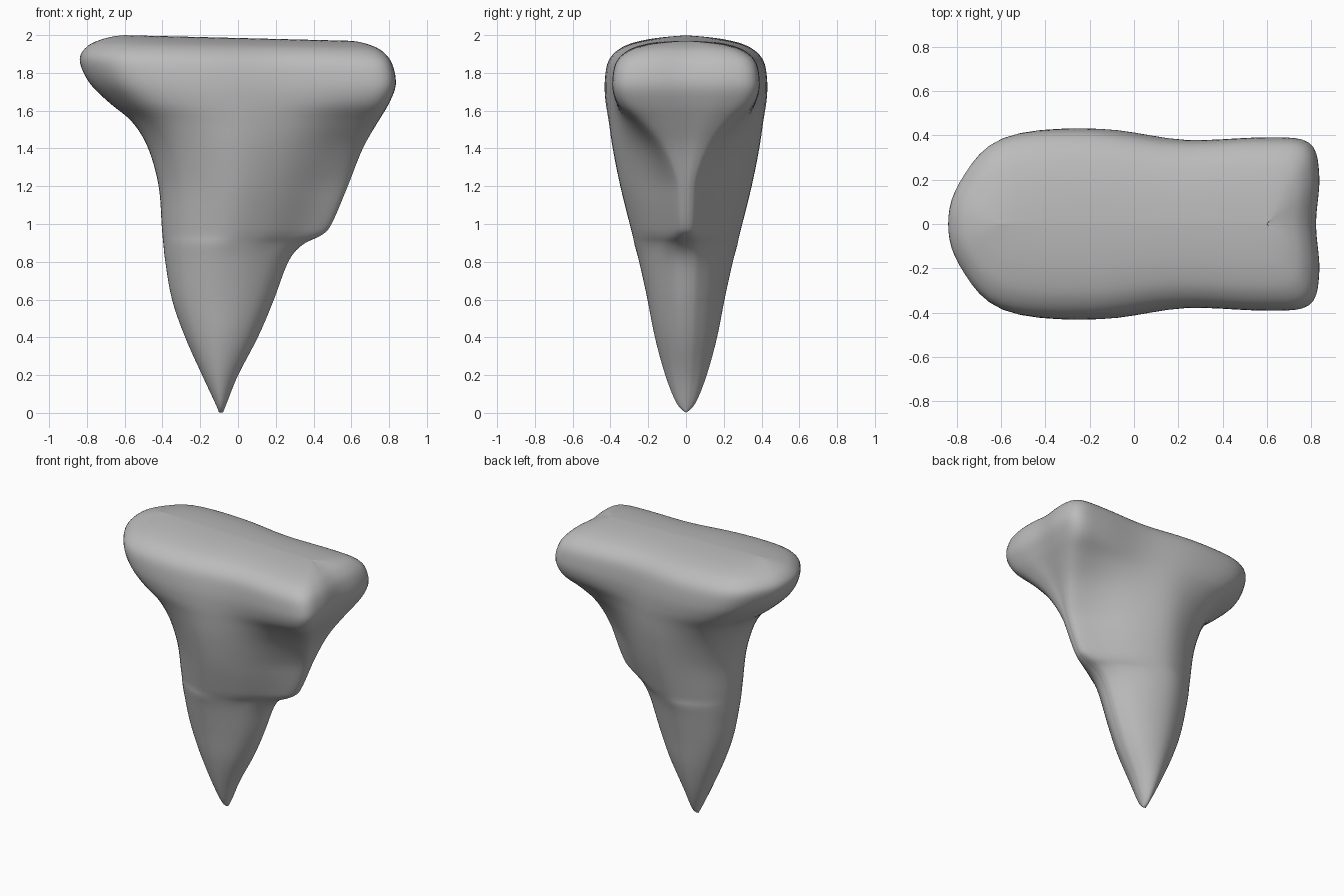
import bpy
import bmesh
from mathutils import Vector

cube = bpy.data.objects.get("Cube")
if cube:
    bpy.data.objects.remove(cube, do_unlink=True)

# Relative half widths along the length of a cross-section
STATIONS = (0.03, 0.14, 0.38, 0.62, 0.84, 0.97, 0.998)
OVAL = (0.34, 0.70, 0.98, 0.95, 0.70, 0.32, 0.12)
KEEL = (0.38, 0.75, 1.0, 0.80, 0.39, 0.17, 0.07)
BLOCK = (0.45, 0.92, 1.0, 0.88, 0.91, 0.86, 0.50)
SHAPES = (OVAL, KEEL, BLOCK)

# Levels: height, back end, front end, half width, shape (oval to keel to block)
LEVELS = [
    (0, -.10, -.08, 0, 0),
    (.05, -.12, -.06, .05, 0),
    (.2, -.19, 0, .11, 0),
    (.4, -.28, .105, .165, 0),
    (.6, -.35, .19, .205, .1),
    (.8, -.385, .265, .25, .3),
    (.89, -.395, .34, .275, .6),
    (.94, -.4, .44, .285, .9),
    (1, -.405, .495, .30, 1),
    (1.2, -.42, .58, .35, 1),
    (1.4, -.475, .66, .39, 1.25),
    (1.54, -.56, .74, .41, 1.6),
    (1.64, -.68, .80, .425, 1.9),
    (1.75, -.79, .84, .43, 2),
    (1.87, -.84, .82, .41, 2),
    (1.94, -.80, .77, .34, 2),
    (1.975, -.73, .71, .24, 2),
    (1.993, -.66, .65, .12, 2),
    (2, -.60, .60, 0, 2),
]


def spline(points, steps, closed=False):
    """Smooth curve passing through every point."""
    pts = [Vector(p) for p in points]
    n = len(pts)
    pick = (lambda i: pts[i % n]) if closed else (lambda i: pts[min(max(i, 0), n - 1)])
    out = []
    for i in range(n if closed else n - 1):
        a, b, c, d = (pick(i + j) for j in (-1, 0, 1, 2))
        for s in range(steps):
            t = s / steps
            out.append(b + (c - a) * (t / 2)
                       + (a * 2 - b * 5 + c * 4 - d) * (t * t / 2)
                       + (b * 3 - a - c * 3 + d) * (t ** 3 / 2))
    if not closed:
        out.append(pts[-1])
    return out


def cross_section(level):
    z, x0, x1, width, kind = level
    kind = min(max(kind, 0), 2)
    low = min(int(kind), 1)
    mix = kind - low
    length = x1 - x0
    side = []
    for f, a, b in zip(STATIONS, SHAPES[low], SHAPES[low + 1]):
        side.append((x0 + f * length, max(width, 0) * (a + (b - a) * mix)))
    # The broad end is slightly hollow in the middle
    tip = x1 - 0.012 * length * max(0, kind - 1)
    ring = [(x0, 0)] + [(x, -y) for x, y in side] + [(tip, 0)] + side[::-1]
    points = []
    for p in spline(ring, 5, closed=True):
        # The crown slopes gently down towards the square end
        drop = 0.03 * max(0, p.x + 0.6) / 1.2 * (z / 2) ** 8
        points.append((p.x, p.y, z - drop))
    return points


# Loft the whole solid through the levels
bm = bmesh.new()
rings = [[bm.verts.new(p) for p in cross_section(level)] for level in spline(LEVELS, 5)]
for lower, upper in zip(rings, rings[1:]):
    n = len(lower)
    for i in range(n):
        j = (i + 1) % n
        bm.faces.new((lower[i], lower[j], upper[j], upper[i]))
bmesh.ops.remove_doubles(bm, verts=bm.verts, dist=0.0005)
bmesh.ops.recalc_face_normals(bm, faces=bm.faces)
mesh = bpy.data.meshes.new("tooth")
bm.to_mesh(mesh)
bm.free()
tooth = bpy.data.objects.new("tooth", mesh)
bpy.context.collection.objects.link(tooth)

# Plain grey surface
grey = bpy.data.materials.new("plain_grey")
grey.use_nodes = True
color = (0.5, 0.5, 0.5, 1)
grey.diffuse_color = color
grey.node_tree.nodes["Principled BSDF"].inputs["Base Color"].default_value = color
mesh.materials.append(grey)

# Soften small ripples and shade smooth
soften = tooth.modifiers.new("soften", "SMOOTH")
soften.factor = 0.5
soften.iterations = 4
for polygon in mesh.polygons:
    polygon.use_smooth = True
